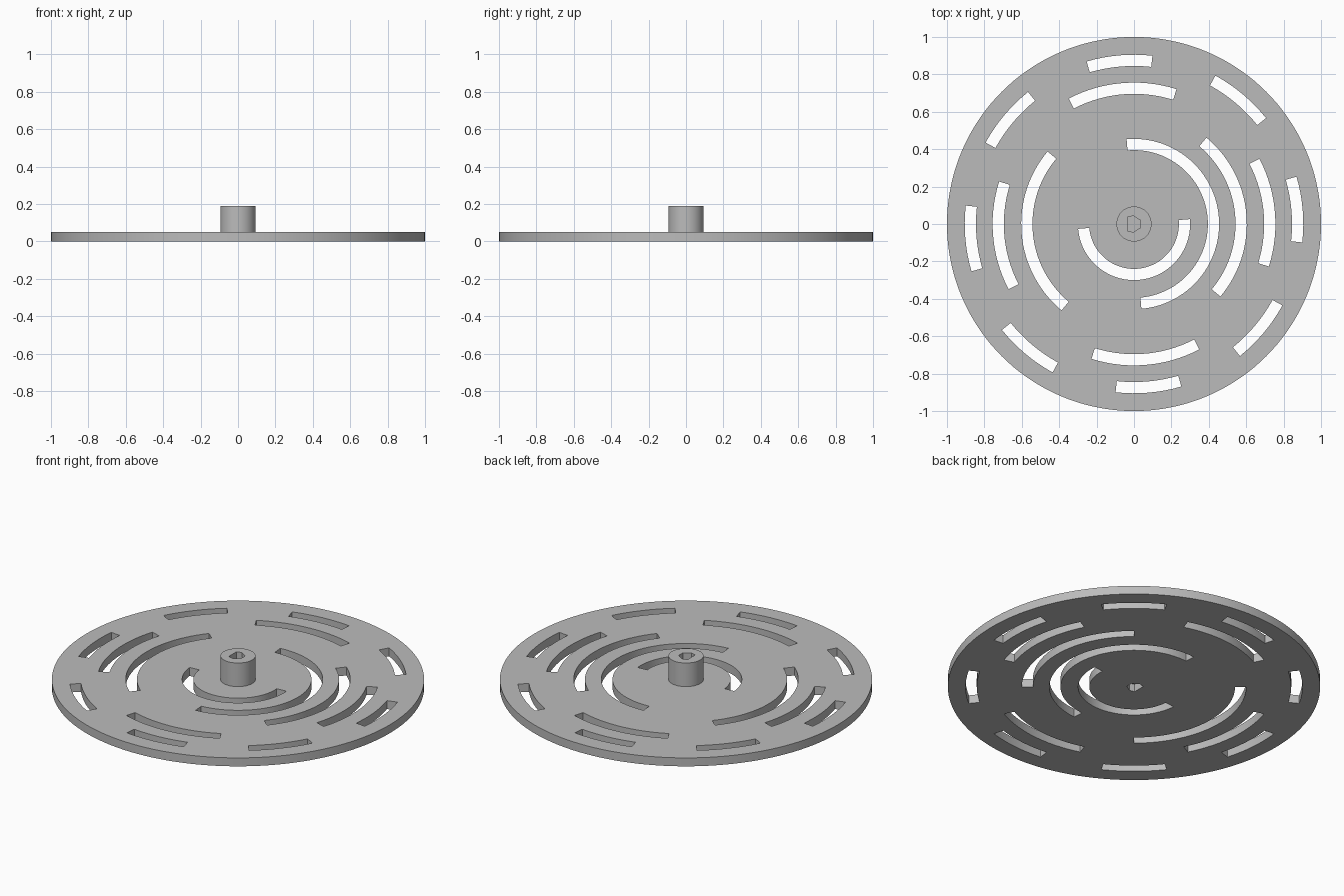
import bpy, bmesh, math

cube = bpy.data.objects.get("Cube")
if cube:
    bpy.data.objects.remove(cube, do_unlink=True)

grey = bpy.data.materials.new("plain grey")
grey.use_nodes = True
colour = (0.5, 0.5, 0.5, 1)
grey.diffuse_color = colour
grey.node_tree.nodes["Principled BSDF"].inputs["Base Color"].default_value = colour

DISC_TOP, HUB_TOP = 0.05, 0.19


def prism(bm, outline, z0, z1):
    """Extrude a closed outline from z0 up to z1."""
    face = bm.faces.new([bm.verts.new((x, y, z0)) for x, y in outline])
    up = bmesh.ops.extrude_face_region(bm, geom=[face])["geom"]
    for v in up:
        if isinstance(v, bmesh.types.BMVert):
            v.co.z = z1


def make(name, prisms):
    bm = bmesh.new()
    for p in prisms:
        prism(bm, *p)
    bmesh.ops.recalc_face_normals(bm, faces=bm.faces)
    mesh = bpy.data.meshes.new(name)
    bm.to_mesh(mesh)
    bm.free()
    mesh.materials.append(grey)
    obj = bpy.data.objects.new(name, mesh)
    bpy.context.collection.objects.link(obj)
    return obj


def arc(radius, start, end, steps):
    angles = [math.radians(start + (end - start) * i / steps) for i in range(steps + 1)]
    return [(radius * math.cos(a), radius * math.sin(a)) for a in angles]


def circle(radius, steps):
    return arc(radius, 0, 360, steps)[:-1]


def slot(inner, middle, span):
    a, b = middle - span / 2, middle + span / 2
    steps = max(8, int(span / 3))
    return arc(inner + 0.06, a, b, steps) + arc(inner, b, a, steps)


def cut(obj, cutter):
    """Subtract the cutter, keep the result and drop the cutter."""
    cutter.hide_render = True
    mod = obj.modifiers.new("cut", 'BOOLEAN')
    mod.operation, mod.solver, mod.object = 'DIFFERENCE', 'EXACT', cutter
    graph = bpy.context.evaluated_depsgraph_get()
    mesh = bpy.data.meshes.new_from_object(obj.evaluated_get(graph))
    obj.modifiers.clear()
    obj.data = mesh
    bpy.data.objects.remove(cutter, do_unlink=True)
    mesh.shade_smooth()
    mesh.set_sharp_from_angle(angle=math.radians(30))


# Shaft hole outline, flat on one side
half = [(-0.035, 0.036), (-0.005, 0.044), (0.034, 0.02)]
bore = half + [(x, -y) for x, y in reversed(half)]

# Disc with five rings of slots: inner radius, first middle angle, slot count, span
rings = [(0.24, 275, 1, 180), (0.395, 5, 1, 180), (0.543, 5, 2, 90),
         (0.696, 5, 4, 45), (0.845, 5, 8, 22.5)]
slots = [(slot(r, first + 360 * i / n, span), -0.1, 0.1)
         for r, first, n, span in rings for i in range(n)]
disc = make("slotted_disc", [(circle(1, 144), 0, DISC_TOP)])
cut(disc, make("disc_cutter", slots + [(bore, -0.1, DISC_TOP - 0.005)]))

# Hub, open at the top
hub = make("shaft_hub", [(circle(0.094, 48), DISC_TOP, HUB_TOP)])
cut(hub, make("hub_cutter", [(bore, DISC_TOP - 0.1, HUB_TOP + 0.1)]))
